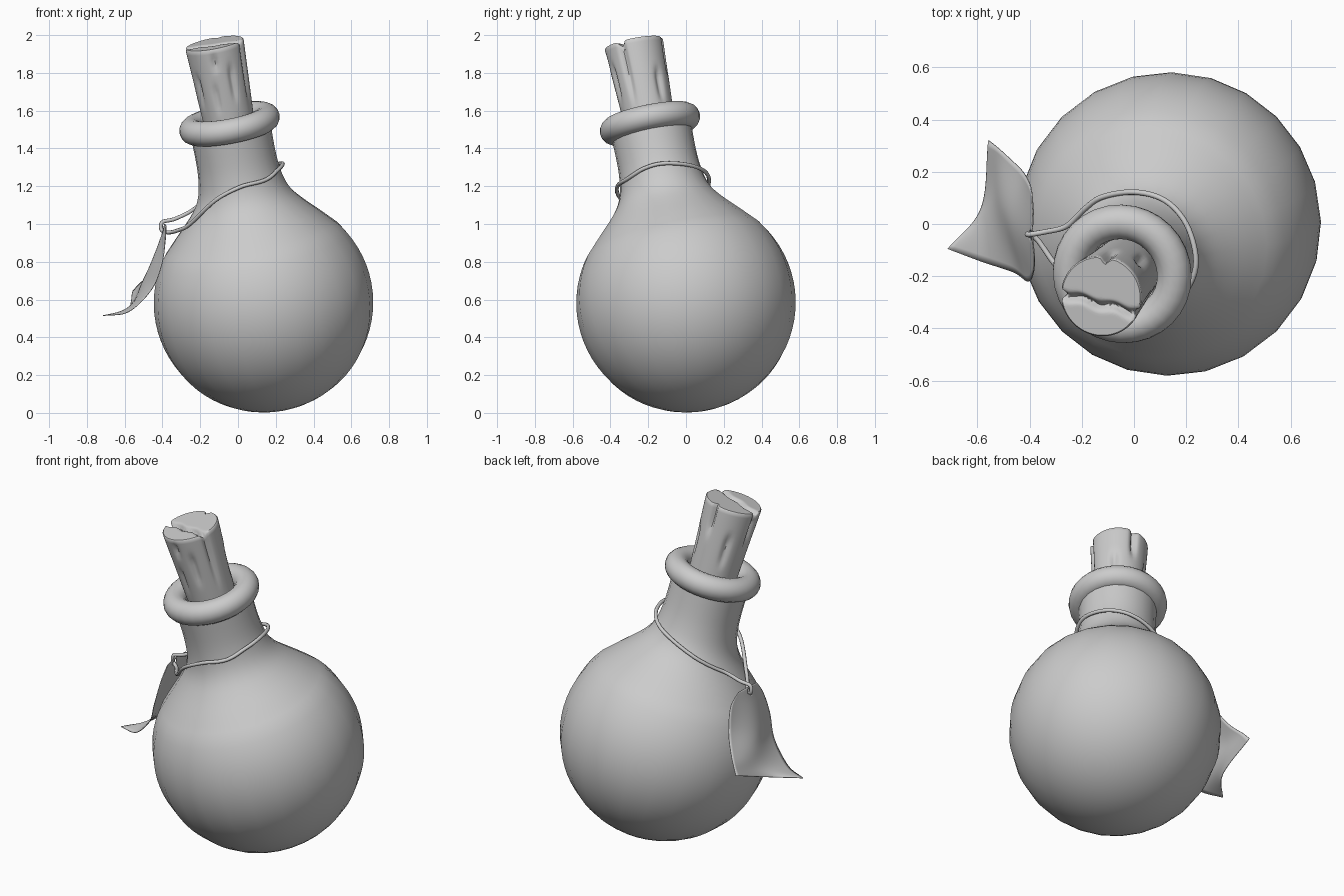
import bpy, bmesh
from math import sin, cos, pi, radians, exp, hypot
from mathutils import Vector, Matrix

if "Cube" in bpy.data.objects:
    bpy.data.objects.remove(bpy.data.objects["Cube"])

CENTRE = Vector((0.135, 0, 0.583))
AXIS = Vector((-0.183, -0.194, 0.963)).normalized()
FRAME = Matrix.Translation(CENTRE) @ Vector((0, 0, 1)).rotation_difference(AXIS).to_matrix().to_4x4()


def spline(pts, n, closed=False):
    """Catmull-Rom samples through the points."""
    p = [Vector(q) for q in pts]
    if closed:
        p = [p[-1]] + p + p[:2]
    else:
        p = [2 * p[0] - p[1]] + p + [2 * p[-1] - p[-2]]
    out = []
    for a, b, c, d in zip(p, p[1:], p[2:], p[3:]):
        for i in range(n):
            t = i / n
            out.append(0.5 * (2 * b + (c - a) * t + (2 * a - 5 * b + 4 * c - d) * t * t
                              + (3 * b - a - 3 * c + d) * t ** 3))
    return out if closed else out + [p[-2]]


def add_object(name, bm, angle=180):
    bmesh.ops.recalc_face_normals(bm, faces=bm.faces)
    me = bpy.data.meshes.new(name)
    bm.to_mesh(me)
    bm.free()
    ob = bpy.data.objects.new(name, me)
    bpy.context.collection.objects.link(ob)
    bpy.ops.object.select_all(action='DESELECT')
    ob.select_set(True)
    bpy.context.view_layer.objects.active = ob
    bpy.ops.object.shade_smooth_by_angle(angle=radians(angle))
    return ob


def lathe(name, profile, seg, carve=None, closed=False, angle=180):
    """Turn (radius, height) points about the tilted bottle axis."""
    bm = bmesh.new()
    rings = []
    for r, t in profile:
        ring = []
        for k in range(seg):
            a = 2 * pi * k / seg
            rr, tt = carve(r, t, a) if carve else (r, t)
            ring.append(bm.verts.new(FRAME @ Vector((rr * cos(a), rr * sin(a), tt))))
        rings.append(ring)
    pairs = list(zip(rings, rings[1:])) + ([(rings[-1], rings[0])] if closed else [])
    for lo, hi in pairs:
        for k in range(seg):
            j = (k + 1) % seg
            bm.faces.new((lo[k], lo[j], hi[j], hi[k]))
    bmesh.ops.remove_doubles(bm, verts=bm.verts, dist=1e-5)
    return add_object(name, bm, angle)


# Round flask body with a flared neck
R = 0.581
ball = [(R * cos(radians(a)), R * sin(radians(a))) for a in range(-90, 36, 5)]
ball[0] = (0, -R)
neck = [(R * cos(radians(35)), R * sin(radians(35))), (0.395, 0.42), (0.318, 0.5), (0.265, 0.565),
        (0.234, 0.63), (0.218, 0.71), (0.212, 0.81), (0.215, 0.98)]
profile = ball[:-1] + [(v.x, v.y) for v in spline(neck, 3)]
lathe("flask", profile, 24)

# Rolled lip
lip = [(0.203 + 0.067 * cos(2 * pi * i / 16), 0.983 + 0.067 * sin(2 * pi * i / 16)) for i in range(16)]
lathe("lip", lip, 32, closed=True)

# Cork with a split across the top and gouges down the side
TOP = 1.425
GOUGES = [  # angle, height, half length, width, depth
    (-25, 1.30, 0.20, 0.09, 0.022), (178, 1.34, 0.12, 0.09, 0.025), (40, 1.16, 0.08, 0.13, 0.025),
    (82, 1.38, 0.13, 0.11, 0.028), (-65, 1.22, 0.09, 0.10, 0.02), (-95, 1.35, 0.04, 0.10, 0.016),
    (-105, 1.15, 0.07, 0.09, 0.018), (130, 1.18, 0.09, 0.12, 0.022), (215, 1.20, 0.08, 0.10, 0.018)]
ENDS = [Vector((0.16 * cos(radians(a)), 0.16 * sin(radians(a)))) for a in (-25, 178)]
SPLIT = (ENDS[1] - ENDS[0]).normalized()


def carve(r, t, a):
    cut = 0
    for ga, gt, gl, gw, gd in GOUGES:
        da = (a - radians(ga) + pi) % (2 * pi) - pi
        cut += gd * exp(-(da / gw) ** 2 - ((t - gt) / gl) ** 4)
    rel = Vector((r * cos(a), r * sin(a))) - ENDS[0]
    off = SPLIT.x * rel.y - SPLIT.y * rel.x + 0.006 * sin(rel.x * 50)
    drop = 0.03 * exp(-(off / 0.013) ** 2) if t > TOP - 0.03 else 0
    edge = min(1, r / 0.15) ** 8
    return max(0, r - cut * edge), t - drop * min(1, r / 0.02 + 0.8)


cork = [(0.137 + 0.055 * (t - 1.05), t) for t in (0.8 + 0.025 * i for i in range(25))]
cork += [(0.157, TOP - 0.006), (0.152, TOP)] + [(0.15 * (1 - i / 15), TOP) for i in range(1, 15)] + [(0, TOP)]
lathe("cork", cork, 80, carve, angle=50)

# String looped round the neck and through the tag
loop = [(0.237, -0.13, 1.32), (0.2, 0.0, 1.315), (0.118, 0.09, 1.285), (0, 0.122, 1.235), (-0.13, 0.10, 1.16),
        (-0.206, 0.04, 1.10), (-0.263, -0.011, 1.06), (-0.34, -0.03, 1.025), (-0.40, -0.04, 1.01),
        (-0.405, -0.04, 0.97), (-0.37, -0.06, 0.955), (-0.313, -0.14, 0.968), (-0.254, -0.21, 1.0),
        (-0.12, -0.34, 1.125), (0.01, -0.365, 1.195), (0.143, -0.31, 1.235), (0.215, -0.23, 1.29)]


def push_out(p):
    """Keep a point just outside the flask surface."""
    rel = p - CENTRE
    t = rel.dot(AXIS)
    side = rel - AXIS * t
    for (r0, t0), (r1, t1) in zip(profile, profile[1:]):
        if t0 <= t < t1:
            need = r0 + (r1 - r0) * (t - t0) / (t1 - t0) + 0.009
            if side.length < need:
                side = side.normalized() * need
    return CENTRE + AXIS * t + side


path = [push_out(p) for p in spline(loop, 6, closed=True)]
cu = bpy.data.curves.new("string", 'CURVE')
cu.dimensions = '3D'
cu.bevel_depth = 0.0105
cu.bevel_resolution = 2
sp = cu.splines.new('POLY')
sp.points.add(len(path) - 1)
for q, p in zip(sp.points, path):
    q.co = (*p, 1)
sp.use_cyclic_u = True
sp.use_smooth = True
bpy.context.collection.objects.link(bpy.data.objects.new("string", cu))

# Curled paper tag with a punched hole
rows = [[(-0.385, 0.05, 1.0), (-0.388, -0.04, 1.0), (-0.38, -0.13, 0.99)],
        [(-0.395, 0.14, 0.945), (-0.41, -0.03, 0.92), (-0.385, -0.185, 0.91)],
        [(-0.425, 0.20, 0.82), (-0.46, 0.0, 0.79), (-0.405, -0.22, 0.78)],
        [(-0.475, 0.25, 0.73), (-0.505, 0.06, 0.69), (-0.46, -0.185, 0.65)],
        [(-0.525, 0.295, 0.68), (-0.54, 0.10, 0.61), (-0.58, -0.145, 0.535)],
        [(-0.557, 0.32, 0.645), (-0.585, 0.06, 0.545), (-0.714, -0.095, 0.515)]]
cols = [spline([row[c] for row in rows], 8) for c in range(3)]
bm = bmesh.new()
grid = [[bm.verts.new(p) for p in spline(line, 10)] for line in zip(*cols)]
hole = Vector((-0.395, -0.04, 0.972))
for a, b in zip(grid, grid[1:]):
    for i in range(len(a) - 1):
        quad = (a[i], a[i + 1], b[i + 1], b[i])
        if (sum((v.co for v in quad), Vector()) / 4 - hole).length > 0.017:
            bm.faces.new(quad)
tag = add_object("tag", bm, 60)
mod = tag.modifiers.new("paper", 'SOLIDIFY')
mod.thickness = 0.004
mod.offset = 0
